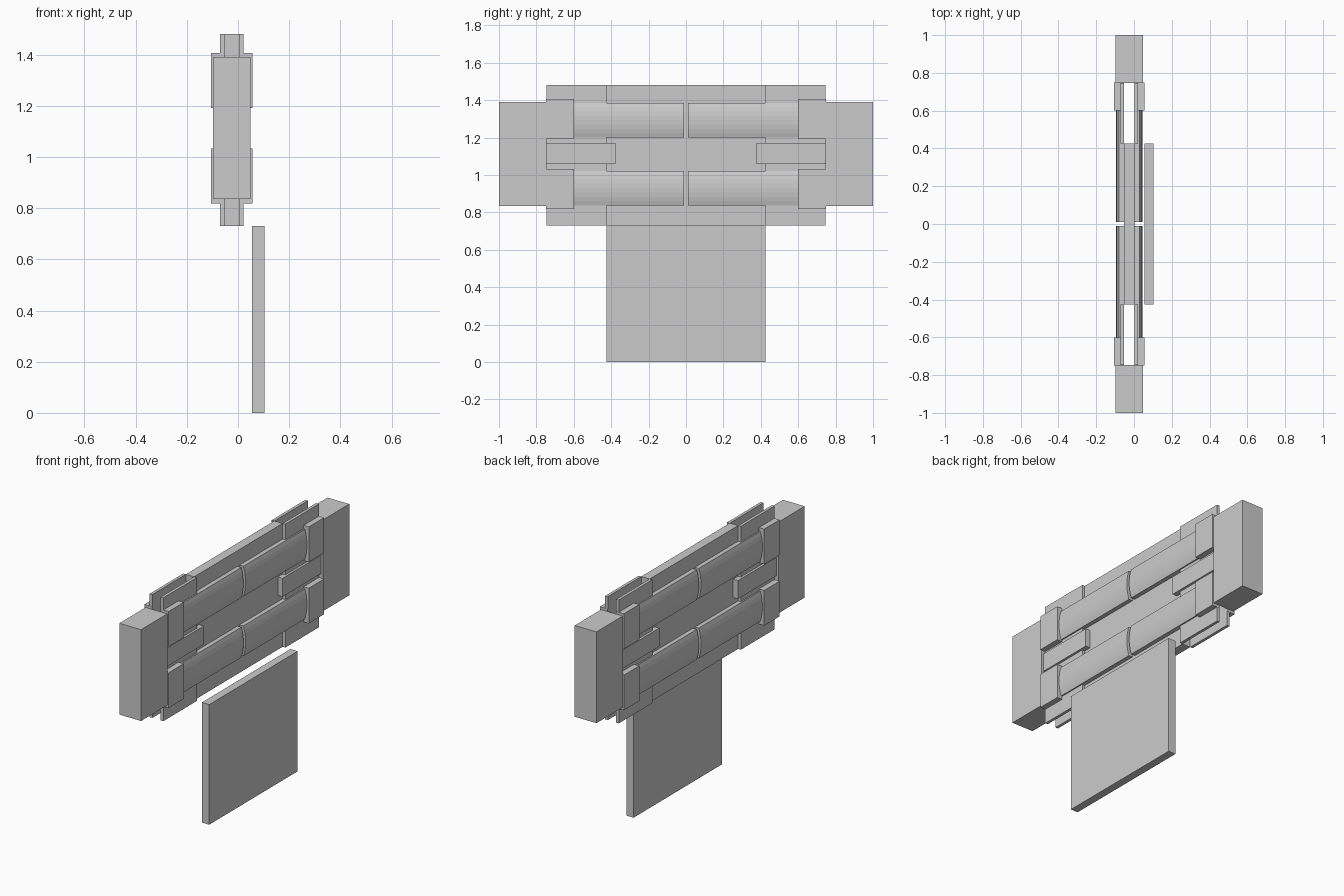
import bpy
import bmesh
import math

cube = bpy.data.objects.get("Cube")
if cube:
    bpy.data.objects.remove(cube, do_unlink=True)

CX = -0.025       # centre plane of the layered body
CORE = 0.028      # half thickness of the core
Z_LOW, Z_HIGH = 0.73, 1.48


def finish(name, bm):
    bmesh.ops.recalc_face_normals(bm, faces=bm.faces)
    mesh = bpy.data.meshes.new(name)
    bm.to_mesh(mesh)
    bm.free()
    obj = bpy.data.objects.new(name, mesh)
    bpy.context.collection.objects.link(obj)
    return obj


def box(name, xs, ys, zs):
    bm = bmesh.new()
    bmesh.ops.create_cube(bm, size=1)
    spans = (xs, ys, zs)
    for v in bm.verts:
        for i, (a, b) in enumerate(spans):
            v.co[i] = (a + b) / 2 + v.co[i] * abs(b - a)
    return finish(name, bm)


def rounded_bar(name, side, ys, z, half_height, edge, apex, segments=8):
    """Bar along y with a flat back and a shallow arched outer face."""
    bulge = apex - edge
    radius = (half_height ** 2 + bulge ** 2) / (2 * bulge)
    sweep = math.asin(half_height / radius)
    profile = [(CORE, -half_height)]
    for i in range(segments + 1):
        a = sweep * (2 * i / segments - 1)
        profile.append((apex - radius + radius * math.cos(a), radius * math.sin(a)))
    profile.append((CORE, half_height))
    bm = bmesh.new()
    face = bm.faces.new([bm.verts.new((CX + side * x, ys[0], z + h)) for x, h in profile])
    ext = bmesh.ops.extrude_face_region(bm, geom=[face])["geom"]
    # the starting face stays in place as the bar's first cap
    if not face.is_valid or len(bm.faces) < len(profile) + 2:
        bm.faces.new([v for v in bm.verts if v not in ext])
    moved = [g for g in ext if isinstance(g, bmesh.types.BMVert)]
    bmesh.ops.translate(bm, verts=moved, vec=(0, ys[1] - ys[0], 0))
    return finish(name, bm)


def layer(side, inner, outer):
    return CX + side * inner, CX + side * outer


# Core slab and the separate hanging panel
box("core_slab", layer(1, -CORE, CORE), (-0.425, 0.425), (Z_LOW, Z_HIGH))
box("hanging_panel", (0.055, 0.104), (-0.425, 0.425), (0, Z_LOW))

for end, end_name in ((-1, "front"), (1, "back")):
    # Solid end block
    box(f"{end_name}_end_block", layer(1, -0.073, 0.073),
        (end * 0.747, end), (0.835, 1.39))
    for side, side_name in ((-1, "right"), (1, "left")):
        label = f"{end_name}_{side_name}"
        # Side plate and the middle strap over it
        box(f"{label}_plate", layer(side, CORE, 0.046),
            (end * 0.425, end * 0.747), (Z_LOW, Z_HIGH))
        box(f"{label}_strap", layer(side, CORE, 0.06),
            (end * 0.378, end * 0.747), (1.06, 1.172))
        # Arched bars with their clamps
        for level, z in (("lower", 0.93), ("upper", 1.293)):
            rounded_bar(f"{label}_{level}_bar", side, (end * 0.01, end * 0.6),
                        z, 0.092, 0.054, 0.069)
            clamp_z = z + (0.006 if level == "upper" else -0.004)
            box(f"{label}_{level}_clamp", layer(side, CORE, 0.081),
                (end * 0.6, end * 0.748), (clamp_z - 0.107, clamp_z + 0.107))
